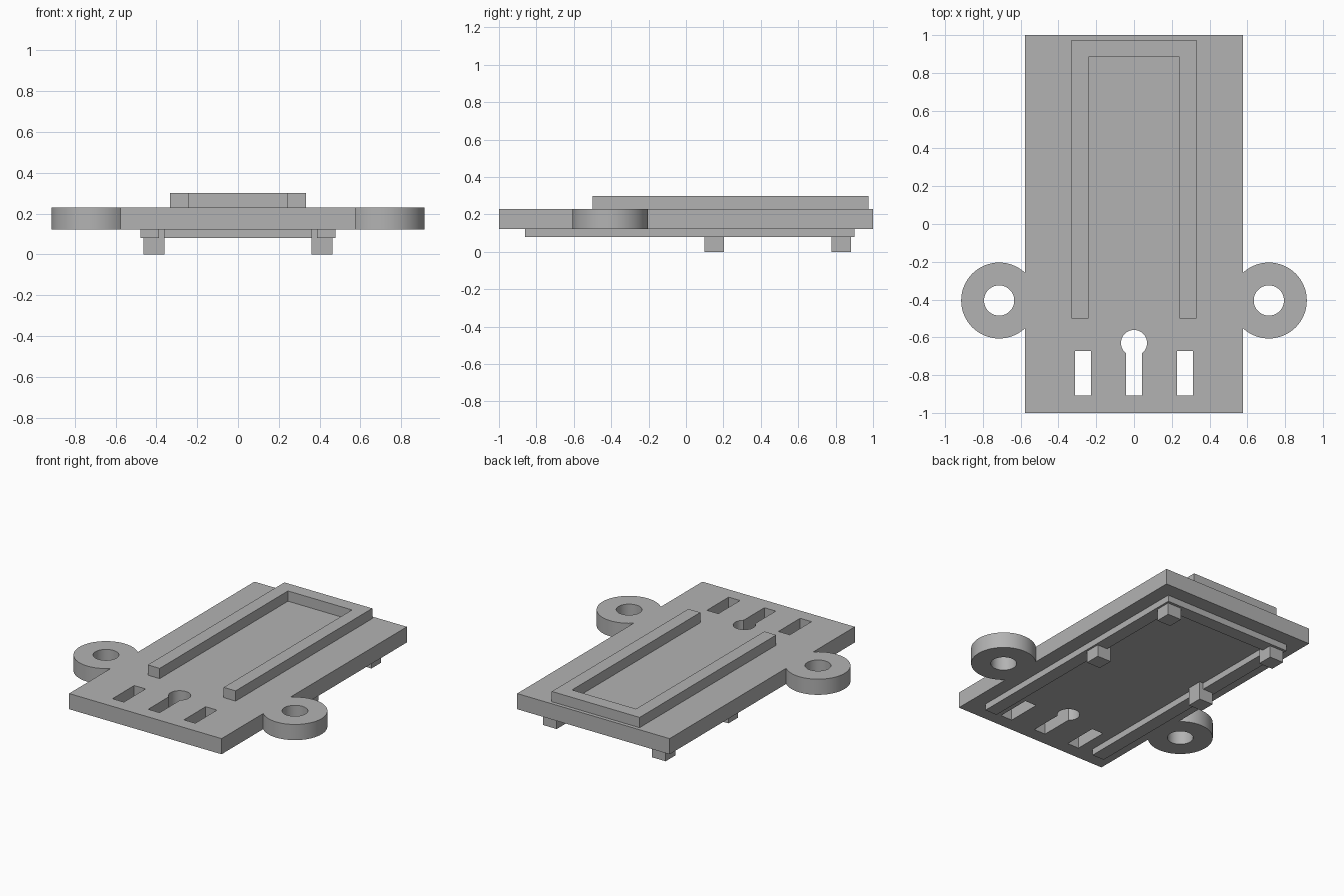
import bpy, bmesh
from math import asin, cos, pi, sin

if "Cube" in bpy.data.objects:
    bpy.data.objects.remove(bpy.data.objects["Cube"])

grey = bpy.data.materials.new("mid grey")
grey.use_nodes = True
grey.diffuse_color = (0.45, 0.45, 0.45, 1)
grey.node_tree.nodes["Principled BSDF"].inputs["Base Color"].default_value = (0.45, 0.45, 0.45, 1)

BOTTOM, TOP = 0.123, 0.23


def prism(name, outline, z0, z1):
    """Extrude a counter-clockwise outline from z0 to z1."""
    bm = bmesh.new()
    face = bm.faces.new([bm.verts.new((x, y, z0)) for x, y in outline])
    lifted = bmesh.ops.extrude_face_region(bm, geom=[face], use_keep_orig=True)["geom"]
    bmesh.ops.translate(bm, vec=(0, 0, z1 - z0),
                        verts=[v for v in lifted if isinstance(v, bmesh.types.BMVert)])
    bmesh.ops.recalc_face_normals(bm, faces=bm.faces)
    mesh = bpy.data.meshes.new(name)
    bm.to_mesh(mesh)
    bm.free()
    mesh.materials.append(grey)
    obj = bpy.data.objects.new(name, mesh)
    bpy.context.collection.objects.link(obj)
    return obj


def rect(x0, x1, y0, y1):
    return [(x0, y0), (x1, y0), (x1, y1), (x0, y1)]


def arc(cx, cy, r, start=0, sweep=2 * pi, n=64, closed=True):
    steps = n if closed else n + 1
    return [(cx + r * cos(start + sweep * i / n), cy + r * sin(start + sweep * i / n))
            for i in range(steps)]


def u_frame(name, half, front, back, width, z0, z1):
    """Three-sided frame, open towards the front."""
    inner = half - width
    return prism(name, [(-half, front), (-inner, front), (-inner, back - width),
                        (inner, back - width), (inner, front), (half, front),
                        (half, back), (-half, back)], z0, z1)


def combine(target, tool, operation):
    mod = target.modifiers.new(operation, "BOOLEAN")
    mod.operation, mod.solver, mod.object = operation, "EXACT", tool
    bpy.context.view_layer.objects.active = target
    bpy.ops.object.modifier_apply(modifier=mod.name)
    bpy.data.objects.remove(tool)


# Base plate with a round mounting ear and a slot on each side
plate = prism("base_plate", rect(-0.576, 0.576, -1, 1), BOTTOM, TOP)
for side in (-1, 1):
    ear_x, ear_y, slot_x = side * 0.714, -0.405, side * 0.27
    combine(plate, prism("ear", arc(ear_x, ear_y, 0.201), BOTTOM, TOP), "UNION")
    combine(plate, prism("ear_hole", arc(ear_x, ear_y, 0.08), 0, 0.4), "DIFFERENCE")
    combine(plate, prism("slot", rect(slot_x - 0.043, slot_x + 0.043, -0.908, -0.673), 0, 0.4),
            "DIFFERENCE")

# Keyhole: round top running into a straight slot
half, radius = 0.043, 0.069
start = asin(half / radius) - pi / 2
keyhole = [(-half, -0.908), (half, -0.908)]
keyhole += arc(0, -0.63, radius, -pi / 2 + asin(half / radius),
               2 * pi - 2 * asin(half / radius), 40, closed=False)
combine(plate, prism("keyhole", keyhole, 0, 0.4), "DIFFERENCE")

# Raised guide on top and shallower rim underneath
u_frame("top_guide", 0.332, -0.5, 0.975, 0.09, TOP, 0.30)
u_frame("bottom_rim", 0.478, -0.862, 0.9, 0.09, 0.08, BOTTOM)

# Four square feet straddling the rim
for x, side in ((-0.412, "right"), (0.412, "left")):
    for y, place in ((0.152, "middle"), (0.83, "back")):
        prism(f"{side}_{place}_foot", rect(x - 0.052, x + 0.052, y - 0.052, y + 0.052), 0, BOTTOM)

# Smooth the round walls, keep the corners sharp
bpy.ops.object.select_all(action="DESELECT")
plate.select_set(True)
bpy.context.view_layer.objects.active = plate
bpy.ops.object.shade_smooth_by_angle()
